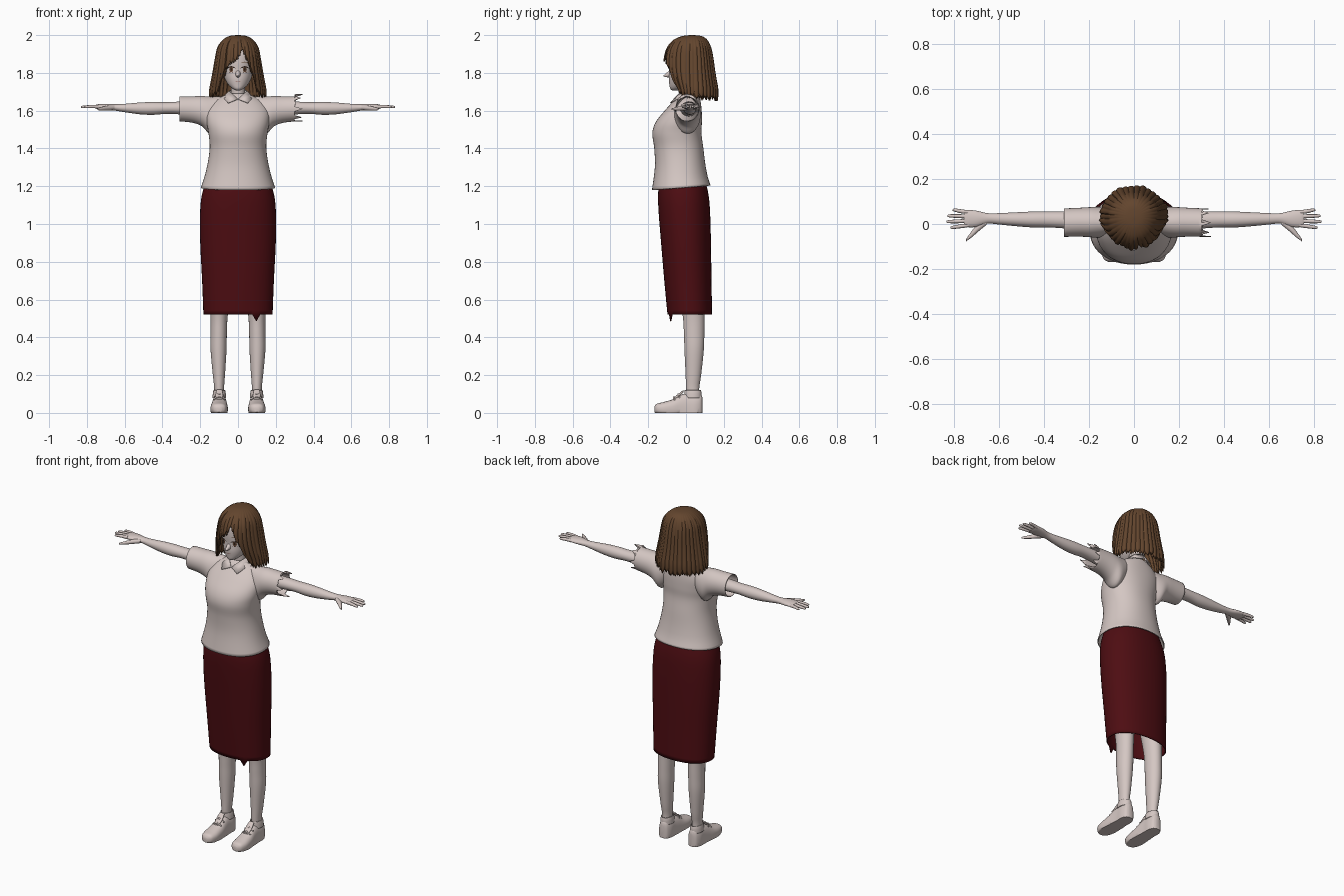
import bpy, bmesh, math, random
from mathutils import Vector
from mathutils.bvhtree import BVHTree

random.seed(4)
if "Cube" in bpy.data.objects:
    bpy.data.objects.remove(bpy.data.objects["Cube"])


def material(name, r, g, b):
    m = bpy.data.materials.new(name)
    m.use_nodes = True
    m.diffuse_color = (r, g, b, 1)
    bsdf = m.node_tree.nodes["Principled BSDF"]
    bsdf.inputs["Base Color"].default_value = (r, g, b, 1)
    bsdf.inputs["Roughness"].default_value = 0.8
    return m


PALE = material("pale skin and cloth", 0.66, 0.57, 0.545)
RED = material("dark red cloth", 0.075, 0.004, 0.006)
BROWN = material("brown hair", 0.125, 0.06, 0.027)
DARK = material("dark lash", 0.03, 0.015, 0.01)
WHITE = material("eye white", 0.72, 0.66, 0.64)
IRIS = material("brown iris", 0.16, 0.08, 0.045)
LIP = material("lip rose", 0.4, 0.22, 0.2)


def make(name, verts, faces, mat, thick=0, angle=50):
    mesh = bpy.data.meshes.new(name)
    mesh.from_pydata([tuple(v) for v in verts], [], faces)
    bm = bmesh.new()
    bm.from_mesh(mesh)
    bmesh.ops.recalc_face_normals(bm, faces=bm.faces)
    bm.to_mesh(mesh)
    bm.free()
    mesh.materials.append(mat)
    ob = bpy.data.objects.new(name, mesh)
    bpy.context.collection.objects.link(ob)
    bpy.ops.object.select_all(action='DESELECT')
    ob.select_set(True)
    bpy.context.view_layer.objects.active = ob
    bpy.ops.object.shade_smooth_by_angle(angle=math.radians(angle))
    if thick:
        mod = ob.modifiers.new("thickness", 'SOLIDIFY')
        mod.thickness = thick
    return ob


def sample(rows, u):
    """Smooth curve through rows, u from 0 to 1."""
    p = u * (len(rows) - 1)
    i = min(int(p), len(rows) - 2)
    f = p - i
    a, b, c, d = (rows[min(max(k, 0), len(rows) - 1)] for k in range(i - 1, i + 3))
    return [q + 0.5 * f * (r - o + f * (2 * o - 5 * q + 4 * r - s + f * (3 * (q - r) + s - o)))
            for o, q, r, s in zip(a, b, c, d)]


def grid_faces(rows, n):
    return [(i * n + j, i * n + (j + 1) % n, (i + 1) * n + (j + 1) % n, (i + 1) * n + j)
            for i in range(rows - 1) for j in range(n)]


def loft(name, axis, rings, mat, side=1, n=32, steps=5, cap=True, power=1.0, thick=0, tweak=None):
    """Rings are (distance on axis, centre a, centre b, radius a, radius b)."""
    rows = (len(rings) - 1) * steps + 1
    verts = []
    for i in range(rows):
        t, a, b, ra, rb = sample(rings, i / (rows - 1))
        for j in range(n):
            w = math.tau * j / n
            c, s = math.cos(w), math.sin(w)
            p = a + ra * math.copysign(abs(c) ** power, c)
            q = b + rb * math.copysign(abs(s) ** power, s)
            v = Vector({'x': (t, p, q), 'y': (p, t, q), 'z': (p, q, t)}[axis])
            if tweak:
                v = tweak(v, i, j, rows)
            v.x *= side
            verts.append(v)
    faces = grid_faces(rows, n)
    if cap:
        faces += [tuple(range(n)), tuple(range((rows - 1) * n, rows * n))]
    return make(name, verts, faces, mat, thick)


# Blouse body, hem slightly higher at the back
def blouse_hem(v, i, j, rows):
    if v.z < 1.25:
        v.z += 0.04 * (v.y + 0.18) * (1.25 - v.z) / 0.07 * 2
    return v


loft("blouse_body", 'z', [
    (1.18, 0, -.025, .197, .155), (1.3, 0, -.03, .165, .135), (1.4, 0, -.038, .15, .13),
    (1.48, 0, -.048, .156, .13), (1.54, 0, -.038, .166, .122), (1.6, 0, -.015, .165, .098),
    (1.65, 0, .005, .13, .072), (1.68, 0, .015, .075, .055), (1.69, 0, .018, .045, .045)],
    PALE, n=48, cap=False, power=.92, thick=.006, tweak=blouse_hem)


# Skirt with a small torn point in the front hem
def skirt_hem(v, i, j, rows):
    if i == 0 and j == 40:
        v.z -= 0.035
    return v


loft("skirt", 'z', [
    (.52, 0, .02, .183, .118), (.7, 0, .01, .19, .125), (.9, 0, 0, .2, .132),
    (1.05, 0, -.008, .201, .136), (1.15, 0, -.014, .192, .134), (1.24, 0, -.02, .165, .12)],
    RED, n=48, cap=False, power=.9, thick=.006, tweak=skirt_hem)


# The left sleeve has a ragged end
def ragged(v, i, j, rows):
    if i == rows - 1:
        v.x += (.035 if j % 4 == 0 else -.012) * random.uniform(.5, 1)
        v.z += .012 * (v.z > 1.64)
    return v


for side, label in ((1, "left"), (-1, "right")):
    loft(label + "_sleeve", 'x', [
        (.09, .01, 1.605, .05, .07), (.145, .008, 1.576, .068, .098), (.19, .008, 1.597, .067, .08),
        (.24, .008, 1.606, .064, .07), (.31, .006, 1.61, .063, .066)],
        PALE, side, cap=False, thick=.004, tweak=ragged if side > 0 else None)
    loft(label + "_arm", 'x', [
        (.16, .015, 1.61, .045, .04), (.3, .018, 1.614, .038, .034), (.38, .02, 1.614, .035, .031),
        (.45, .02, 1.612, .035, .034), (.52, .021, 1.612, .031, .031), (.6, .023, 1.614, .025, .022),
        (.65, .025, 1.617, .023, .017), (.7, .023, 1.62, .036, .016), (.74, .024, 1.621, .038, .013),
        (.755, .024, 1.621, .033, .009)], PALE, side, n=24)

    # Fingers and thumb
    for k, tip in enumerate((.805, .828, .832, .815)):
        y = .052 - k * .019
        spread = y + (y - .024) * .35
        loft(f"{label}_finger_{k + 1}", 'x', [
            (.735, y, 1.621, .009, .010), (.77, (y + spread) / 2, 1.622, .0088, .009),
            (tip - .01, spread, 1.62, .007, .007), (tip, spread, 1.619, .003, .003)],
            PALE, side, n=10, steps=3)
    loft(label + "_thumb", 'x', [
        (.655, .012, 1.616, .016, .012), (.69, -.014, 1.613, .019, .013),
        (.72, -.045, 1.61, .014, .010), (.745, -.072, 1.608, .005, .005)], PALE, side, n=12, steps=3)

    # Leg
    loft(label + "_leg", 'z', [
        (.06, .1, .038, .026, .034), (.13, .1, .035, .026, .035), (.2, .101, .039, .032, .041),
        (.33, .103, .043, .042, .051), (.42, .102, .043, .043, .054), (.52, .1, .04, .046, .058),
        (.7, .095, .025, .062, .075), (.9, .09, .0, .08, .09)], PALE, side, n=24)

    # Shoe with a flat sole, ankle collar and tongue
    def flat_sole(v, i, j, rows):
        v.z = max(v.z, 0)
        return v
    loft(label + "_shoe", 'y', [
        (-.168, .1, .018, .014, .014), (-.155, .1, .022, .034, .026), (-.12, .1, .02, .045, .037),
        (-.07, .099, .02, .045, .052), (-.03, .098, .02, .041, .074), (.01, .098, .02, .038, .085),
        (.05, .098, .02, .038, .084), (.078, .098, .03, .028, .07), (.087, .098, .035, .012, .045)],
        PALE, side, power=.8, tweak=flat_sole)
    loft(label + "_shoe_collar", 'z', [
        (.08, .099, .037, .036, .046), (.105, .099, .037, .034, .045), (.12, .099, .036, .031, .043)],
        PALE, side, cap=False, thick=.004)
    loft(label + "_shoe_tongue", 'y', [
        (-.07, .099, .072, .014, .007), (-.04, .099, .092, .02, .008), (-.012, .099, .117, .016, .007)],
        PALE, side, n=16, power=.7)
    for k in range(2):
        loft(f"{label}_shoe_lace_{k + 1}", 'x', [
            (.07, -.035 - k * .025, .083 - k * .014, .004, .004),
            (.099, -.04 - k * .025, .1 - k * .016, .005, .004),
            (.128, -.035 - k * .025, .083 - k * .014, .004, .004)], PALE, side, n=8)

    # Pointed collar flap
    flap = [(.002, -.066, 1.662), (.03, -.04, 1.69), (.048, .005, 1.705), (.04, .06, 1.71),
            (0, .078, 1.712), (0, .09, 1.68), (.062, .07, 1.676), (.08, .0, 1.674),
            (.073, -.045, 1.664), (.052, -.085, 1.642)]
    make(label + "_collar", [(x * side, y, z) for x, y, z in flap],
         [(0, 1, 8, 9), (1, 2, 7, 8), (2, 3, 6, 7), (3, 4, 5, 6)], PALE, thick=.005, angle=30)

# Neck and head
loft("neck", 'z', [(1.6, 0, .02, .045, .045), (1.68, 0, .018, .037, .038), (1.76, 0, .012, .037, .04)], PALE)
head = loft("head", 'z', [
    (1.708, 0, -.055, .012, .02), (1.718, 0, -.045, .031, .039), (1.74, 0, -.024, .054, .064),
    (1.77, 0, -.005, .07, .086), (1.81, 0, .005, .081, .094), (1.86, 0, .012, .088, .104),
    (1.91, 0, .015, .088, .102), (1.95, 0, .018, .068, .08), (1.972, 0, .02, .03, .035)],
    PALE, n=48, power=.95)
loft("nose", 'y', [(-.119, 0, 1.784, .003, .003), (-.108, 0, 1.787, .008, .009),
                   (-.085, 0, 1.795, .014, .02)], PALE, n=16)

tree = BVHTree.FromPolygons([v.co.copy() for v in head.data.vertices],
                            [tuple(p.vertices) for p in head.data.polygons])


def face_plate(name, cx, cz, w, h, mat, lift, bend=0):
    """Thin oval that follows the front of the head."""
    n, verts = 24, []
    for r in (1, .66, .33, .02):
        for j in range(n):
            c, s = math.cos(math.tau * j / n) * r, math.sin(math.tau * j / n) * r
            x, z = cx + w * c, cz + h * s - bend * c * c
            hit = tree.ray_cast(Vector((x, -1, z)), Vector((0, 1, 0)))[0]
            verts.append((x, hit.y - lift, z))
    make(name, verts, grid_faces(4, n) + [tuple(range(3 * n, 4 * n))], mat)


# Eyes, brows and mouth
for side, label in ((1, "left"), (-1, "right")):
    x = .036 * side
    face_plate(label + "_eye_white", x, 1.817, .02, .0135, WHITE, .0015)
    face_plate(label + "_iris", x, 1.817, .0105, .0135, IRIS, .0025)
    face_plate(label + "_pupil", x, 1.818, .005, .0075, DARK, .0035)
    face_plate(label + "_upper_lash", x, 1.832, .023, .0035, DARK, .004, .008)
    face_plate(label + "_lower_lash", x, 1.802, .013, .001, DARK, .003, -.003)
    face_plate(label + "_brow", x, 1.857, .02, .002, BROWN, .002, .005)
face_plate("mouth", 0, 1.753, .014, .0025, LIP, .0015, -.002)

# Bobbed hair: lower edge (angle from the front, height) leaves the face open
EDGE = [(-3.2, 1.665), (-1.2, 1.672), (-.8, 1.69), (-.66, 1.76), (-.5, 1.835), (-.1, 1.858),
        (.2, 1.925), (.42, 1.865), (.6, 1.80), (.74, 1.70), (1.2, 1.672), (3.2, 1.665)]
# Rows are (height, half width, front depth, back depth)
SHAPE = [(2.0, .006, .006, .006), (1.995, .045, .05, .05), (1.975, .08, .095, .08),
         (1.935, .108, .128, .1), (1.88, .12, .143, .112), (1.82, .13, .142, .12),
         (1.76, .141, .125, .13), (1.71, .15, .1, .138), (1.65, .152, .085, .136)]
LOCKS = 34
drop = [random.uniform(0, .028) for _ in range(LOCKS)]
bulge = [random.uniform(-.02, .035) for _ in range(LOCKS)]


def hair_edge(a):
    for (a0, z0), (a1, z1) in zip(EDGE, EDGE[1:]):
        if a0 <= a <= a1:
            return z0 + (z1 - z0) * (a - a0) / (a1 - a0)


def hair(name, scale, shift):
    cols, rows, verts = LOCKS * 8, 26, []
    limits = []
    for j in range(cols):
        a = math.tau * j / cols - math.pi
        k = int((j + shift) / 8) % LOCKS
        point = abs(((j + shift) % 8) / 4 - 1)
        z = hair_edge(a) - drop[k] * .6 + .022 * point
        u = 1
        while u > .1 and sample(SHAPE, u)[0] < z:
            u -= .004
        limits.append((a, u, k, point))
    for i in range(rows):
        for a, u, k, point in limits:
            t = u * i / (rows - 1)
            z, w, f, b = sample(SHAPE, t)
            ridge = scale * (1 + min(1, t * 2) * (bulge[k] - .035 * point ** 2))
            depth = f if math.cos(a) > 0 else b
            verts.append((w * ridge * math.sin(a), .032 - depth * ridge * math.cos(a), z))
    make(name, verts, grid_faces(rows, cols) + [tuple(range(cols))], BROWN, .006, 40)


hair("hair_outer", 1.015, 0)
hair("hair_inner", .965, 4)
